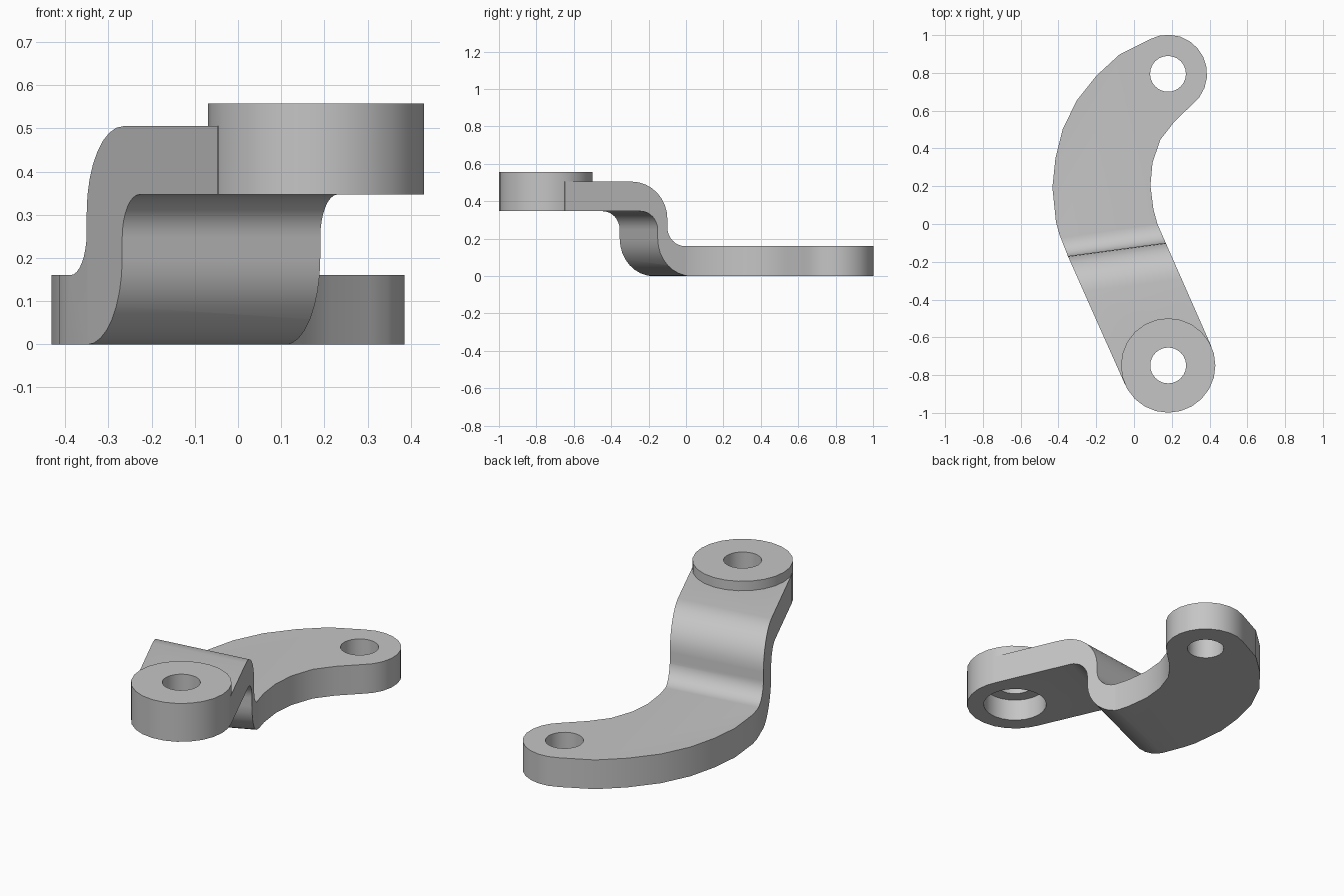
import bpy
import bmesh
from math import sin, cos, radians
from mathutils import Vector

cube = bpy.data.objects.get("Cube")
if cube:
    bpy.data.objects.remove(cube, do_unlink=True)

grey = bpy.data.materials.new("plain grey")
grey.use_nodes = True
grey.diffuse_color = (0.56, 0.56, 0.56, 1)
grey.node_tree.nodes["Principled BSDF"].inputs["Base Color"].default_value = (0.56, 0.56, 0.56, 1)

Z = Vector((0, 0, 1))
BOSS = Vector((0.181, -0.749, 0))    # centre of the raised front boss
EYE = Vector((0.18, 0.795, 0))       # centre of the rear eye
ALONG = Vector((-0.405, 0.914, 0))   # direction of the straight arm
ACROSS = Vector((0.914, 0.405, 0))


def arc(cx, cy, r, start, end, steps):
    angles = [radians(start + (end - start) * i / steps) for i in range(steps + 1)]
    return [(cx + r * cos(a), cy + r * sin(a)) for a in angles]


def prism(name, outline, origin, u, v, depth):
    """Extrude a closed outline, drawn on axes u and v, by the depth vector."""
    bm = bmesh.new()
    face = bm.faces.new([bm.verts.new(origin + u * a + v * b) for a, b in outline])
    result = bmesh.ops.extrude_face_region(bm, geom=[face], use_keep_orig=True)
    moved = [g for g in result["geom"] if isinstance(g, bmesh.types.BMVert)]
    bmesh.ops.translate(bm, verts=moved, vec=depth)
    bmesh.ops.recalc_face_normals(bm, faces=bm.faces)
    mesh = bpy.data.meshes.new(name)
    bm.to_mesh(mesh)
    bm.free()
    mesh.materials.append(grey)
    obj = bpy.data.objects.new(name, mesh)
    bpy.context.collection.objects.link(obj)
    return obj


def cylinder(name, centre, radius, bottom, top):
    ring = arc(0, 0, radius, 0, 345, 23)
    return prism(name, ring, centre + Z * bottom, Vector((1, 0, 0)),
                 Vector((0, 1, 0)), Z * (top - bottom))


def combine(target, other, operation):
    mod = target.modifiers.new("combine", 'BOOLEAN')
    mod.operation, mod.solver, mod.object = operation, 'EXACT', other
    bpy.ops.object.select_all(action='DESELECT')
    bpy.context.view_layer.objects.active = target
    target.select_set(True)
    bpy.ops.object.modifier_apply(modifier=mod.name)
    bpy.data.objects.remove(other, do_unlink=True)


# Plan of the lever: straight arm, curved blade and rounded rear eye
left_end, right_end = BOSS - ACROSS * 0.25, BOSS + ACROSS * 0.25
outer = [(-0.35, -0.17), (-0.395, -0.055), (-0.413, 0.01), (-0.432, 0.193),
         (-0.416, 0.347), (-0.378, 0.5), (-0.304, 0.653), (-0.198, 0.786), (-0.077, 0.897)]
inner = [(0.214, 0.542), (0.14, 0.447), (0.098, 0.325), (0.087, 0.204),
         (0.103, 0.077), (0.124, 0.0), (0.167, -0.098)]
plan = [left_end.xy, *outer, *arc(EYE.x, EYE.y, 0.207, 118, -52, 11), *inner, right_end.xy]
lever = prism("cranked_lever", plan, Vector(), Vector((1, 0, 0)), Vector((0, 1, 0)), Z * 0.6)

# Upper surface: S-bend swept along the slightly skewed bend line
bend = Vector((0.991, 0.134, 0))
upper = [(-2, 0.505), *arc(-0.321, 0.305, 0.2, 90, 0, 8),
         *arc(-0.021, 0.26, 0.1, 180, 270, 8), (2, 0.16), (2, -0.5), (-2, -0.5)]
combine(lever, prism("upper_form", upper, -bend * 2, Vector((-0.134, 0.991, 0)), Z, bend * 4),
        'INTERSECT')

# Lower surface: matching S-bend swept square to the arm
lower = [(-1, 0.347), *arc(0.443, 0.247, 0.1, 90, 0, 8),
         *arc(0.743, 0.199, 0.2, 180, 270, 8), (0.743, -0.5), (-1, -0.5)]
combine(lever, prism("lower_form", lower, BOSS - ACROSS * 2, ALONG, Z, ACROSS * 4), 'DIFFERENCE')

# Raised boss, through holes and the counterbore underneath
combine(lever, cylinder("boss", BOSS, 0.25, 0.347, 0.557), 'UNION')
for name, centre, radius, bottom, top in (
        ("rear_hole", EYE, 0.095, -0.1, 0.3),
        ("front_hole", BOSS, 0.095, 0.2, 0.7),
        ("counterbore", BOSS, 0.163, 0.2, 0.467)):
    combine(lever, cylinder(name, centre, radius, bottom, top), 'DIFFERENCE')

bpy.ops.object.shade_smooth_by_angle(angle=radians(30))
